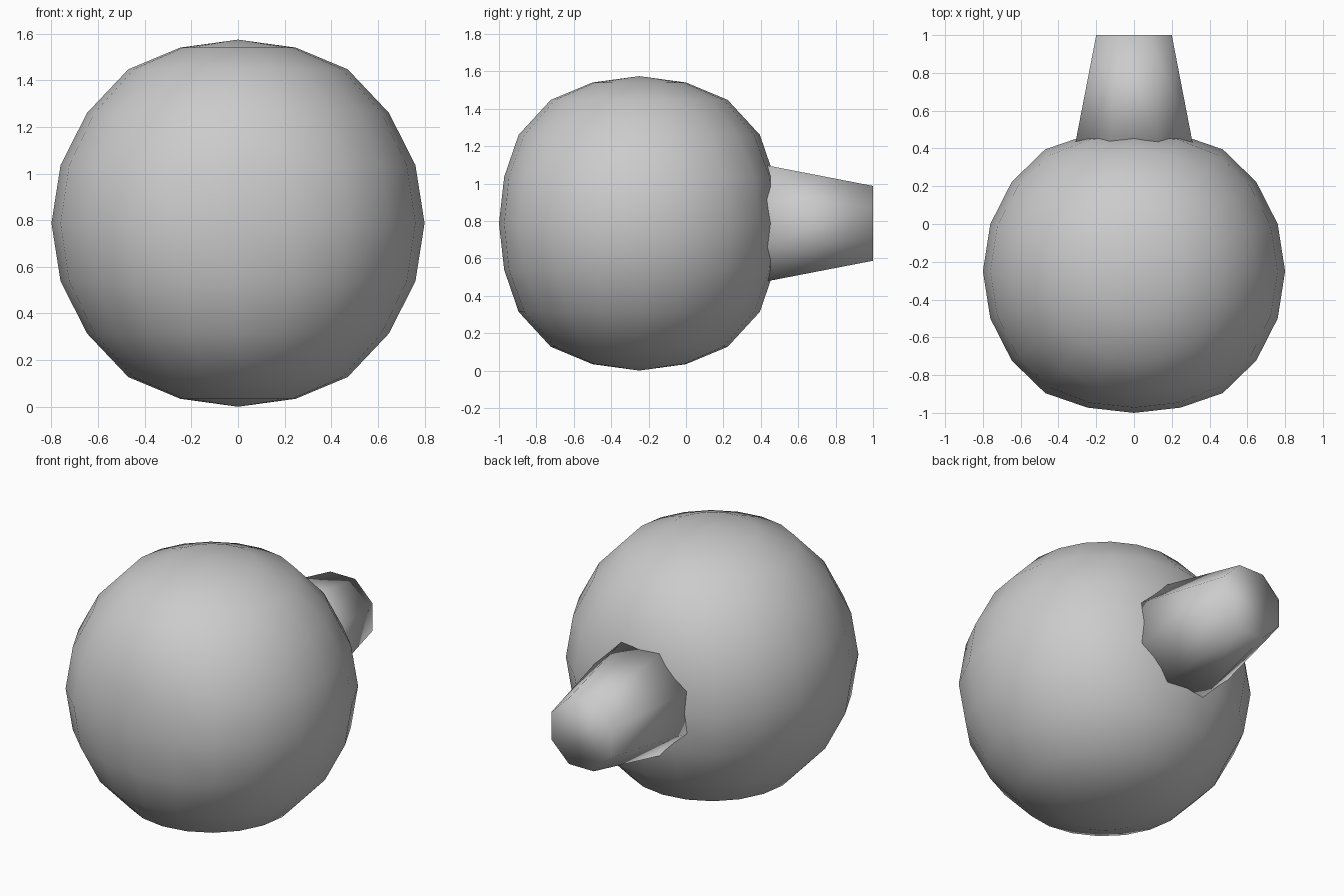
import bpy
import math

if "Cube" in bpy.data.objects:
    bpy.data.objects.remove(bpy.data.objects["Cube"])

CENTRE_Z = 0.787


def remap(v, table):
    """Piecewise-linear remap of a signed coordinate."""
    a = abs(v)
    for (x0, y0), (x1, y1) in zip(table, table[1:]):
        if a <= x1 + 1e-4:
            return math.copysign(y0 + (a - x0) / (x1 - x0) * (y1 - y0), v)
    return math.copysign(table[-1][1], v)


# Round body: low-poly ball, slightly flattened in depth and height
bpy.ops.mesh.primitive_uv_sphere_add(segments=20, ring_count=10, radius=0.8)
body = bpy.context.object
body.name = "round_body"
steps = [0.8 * math.sin(math.radians(18 * i)) for i in range(6)]
depth = list(zip(steps, (0, 0.25, 0.473, 0.645, 0.722, 0.75)))
height = list(zip(steps, (0, 0.249, 0.473, 0.66, 0.753, 0.787)))
for v in body.data.vertices:
    v.co.y = remap(v.co.y, depth)
    v.co.z = remap(v.co.z, height)
body.location = (0, -0.25, CENTRE_Z)
bpy.ops.object.shade_smooth()

# Rear spout: eight-sided taper with flats facing up, down and sideways
base_y, tip_y = 0.4, 1.0
to_corner = 1 / math.cos(math.pi / 8)
bpy.ops.mesh.primitive_cone_add(
    vertices=8, radius1=0.316 * to_corner, radius2=0.2 * to_corner,
    depth=tip_y - base_y)
spout = bpy.context.object
spout.name = "rear_spout"
turn = math.pi / 8
for v in spout.data.vertices:
    x, y, z = v.co
    rx = x * math.cos(turn) - y * math.sin(turn)
    ry = x * math.sin(turn) + y * math.cos(turn)
    v.co = (rx, z, -ry)
spout.location = (0, (base_y + tip_y) / 2, CENTRE_Z)
bpy.ops.object.shade_smooth()
